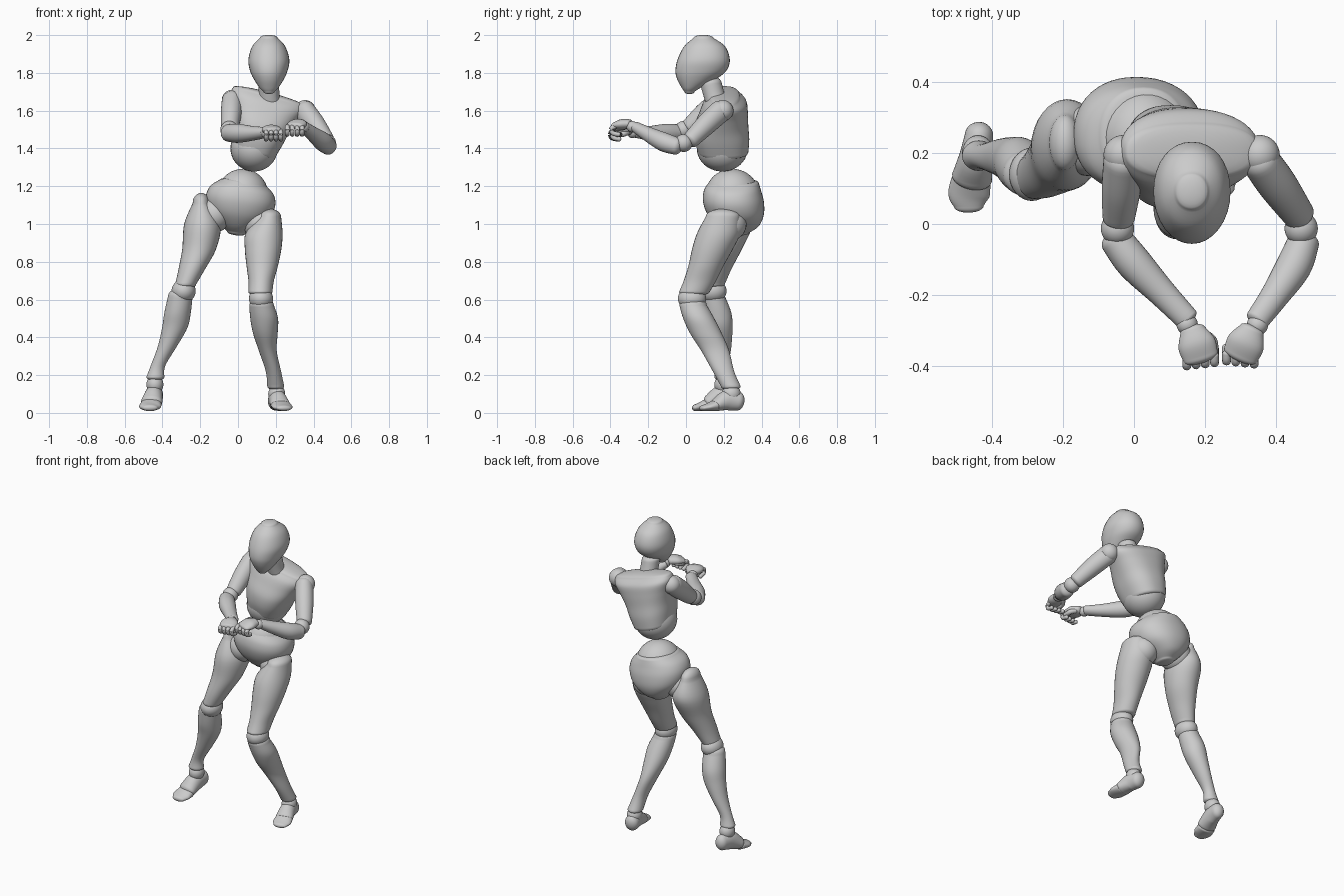
import bpy, bmesh
from math import sin, cos, pi, radians, copysign
from mathutils import Vector, Matrix

Z = Vector((0, 0, 1))


def finish(name, bm):
    bmesh.ops.recalc_face_normals(bm, faces=bm.faces[:])
    for f in bm.faces:
        f.smooth = True
    me = bpy.data.meshes.new(name)
    bm.to_mesh(me)
    bm.free()
    ob = bpy.data.objects.new(name, me)
    bpy.context.collection.objects.link(ob)
    return ob


def ball(name, c, r, roll=0):
    bm = bmesh.new()
    m = Matrix.Translation(c) @ Matrix.Rotation(radians(roll), 4, 'Y') @ Matrix.Diagonal((*r, 1))
    bmesh.ops.create_uvsphere(bm, u_segments=32, v_segments=20, radius=1, matrix=m)
    return finish(name, bm)


def spline(rows, sub=5):
    """Smooth interpolation of section rows (x, y, z, half width, half depth)."""
    out = []
    for i in range(len(rows) - 1):
        p0, p1, p2, p3 = (rows[min(max(k, 0), len(rows) - 1)] for k in range(i - 1, i + 3))
        for s in range(sub):
            t = s / sub
            out.append([.5 * (2 * b + (c - a) * t + (2 * a - 5 * b + 4 * c - d) * t * t
                              + (3 * b - a - 3 * c + d) * t ** 3)
                        for a, b, c, d in zip(p0, p1, p2, p3)])
    return out + [list(rows[-1])]


def loft(name, rows, caps=(.03, .03), roll=None, n=32, power=2.0):
    """Skin elliptical sections. roll: fixed section plane tilt; None follows the path."""
    rows = spline(rows)
    pts = [Vector(r[:3]) for r in rows]
    secs = []
    for i, r in enumerate(rows):
        t = (pts[min(i + 1, len(pts) - 1)] - pts[max(i - 1, 0)]).normalized()
        if roll is None:
            u = t.cross(Z).normalized()
            v = u.cross(t)
        else:
            a = radians(roll)
            u, v = Vector((cos(a), 0, -sin(a))), Vector((0, 1, 0))
            w = Vector((sin(a), 0, cos(a)))
            t = w if t.dot(w) > 0 else -w
        secs.append((pts[i], u, v, r[3], r[4], t))
    # rounded ends
    def dome(s, h, sign):
        return [(s[0] + s[5] * sign * h * sin(q), s[1], s[2], s[3] * cos(q), s[4] * cos(q), s[5])
                for q in (k * pi / 12 for k in range(1, 6))]
    start, end = secs[0], secs[-1]
    secs = dome(start, caps[0], -1)[::-1] + secs + dome(end, caps[1], 1)
    bm = bmesh.new()
    rings = []
    for c, u, v, a, b, _ in secs:
        ring = []
        for k in range(n):
            q = 2 * pi * k / n
            x = copysign(abs(cos(q)) ** (2 / power), cos(q))
            y = copysign(abs(sin(q)) ** (2 / power), sin(q))
            ring.append(bm.verts.new(c + u * a * x + v * b * y))
        rings.append(ring)
    for r, s in zip(rings, rings[1:]):
        for k in range(n):
            bm.faces.new((r[k], r[k - 1], s[k - 1], s[k]))
    for ring, p in ((rings[0], start[0] - start[5] * caps[0]), (rings[-1], end[0] + end[5] * caps[1])):
        tip = bm.verts.new(p)
        for k in range(n):
            bm.faces.new((ring[k], ring[k - 1], tip))
    return finish(name, bm)


def level(name, boxes, caps, **kw):
    """Loft of level sections given as (z, x0, x1, y0, y1)."""
    rows = [((a + b) / 2, (c + d) / 2, z, (b - a) / 2, (d - c) / 2) for z, a, b, c, d in boxes]
    return loft(name, rows, caps, roll=0, **kw)


def tilted(name, o, roll, rows, caps, **kw):
    """Loft along an axis leaning by roll; rows are (distance, half width, y0, y1)."""
    a = radians(roll)
    loft(name, [(o[0] + t * sin(a), (c + d) / 2, o[1] + t * cos(a), w, (d - c) / 2)
                for t, w, c, d in rows], caps, roll=roll, **kw)


# head and neck
level("head", [(1.985, .115, .21, .04, .145), (1.94, .075, .25, -.01, .207),
               (1.87, .055, .272, -.045, .232), (1.81, .064, .262, -.056, .213),
               (1.765, .085, .242, -.046, .155), (1.72, .115, .213, -.022, .075),
               (1.70, .135, .193, -.008, .045)], (.016, .012), power=2.1)
loft("neck", [(.168, .175, 1.62, .065, .065), (.165, .15, 1.68, .056, .058),
              (.163, .13, 1.75, .055, .058)], roll=8)

# torso
tilted("chest", (.09, 1.4), 15,
       [(-.02, .115, .065, .33), (.05, .135, .045, .335), (.12, .152, .045, .33),
        (.19, .175, .07, .328), (.25, .2, .095, .32), (.285, .195, .125, .285)],
       (.025, .022), n=48, power=2.4)
ball("abdomen", (.085, .192, 1.4), (.125, .135, .122))
ball("waist_ball", (.025, .245, 1.155), (.135, .142, .137))
tilted("pelvis", (-.012, .94), 8,
       [(.28, .125, .12, .385), (.24, .17, .095, .397), (.18, .185, .09, .412),
        (.11, .16, .115, .412), (.05, .095, .165, .385), (.015, .05, .215, .335)],
       (.02, .015), n=48, power=2.2)

# legs
level("right_thigh", [(1.11, -.24, -.15, .15, .31), (1.0, -.285, -.092, .1, .352),
                      (.87, -.295, -.115, .09, .297), (.76, -.315, -.175, .075, .24),
                      (.68, -.333, -.222, .07, .205)], (.055, .02))
level("left_thigh", [(1.04, .105, .228, .105, .285), (.95, .04, .236, .058, .287),
                     (.87, .036, .23, .033, .25), (.78, .045, .212, .013, .2),
                     (.7, .055, .19, -.012, .16), (.64, .055, .182, -.037, .125)], (.04, .02))
level("right_shin", [(.62, -.37, -.24, .078, .205), (.53, -.39, -.25, .09, .24),
                     (.45, -.402, -.268, .112, .246), (.35, -.425, -.325, .135, .24),
                     (.25, -.462, -.385, .155, .226), (.19, -.485, -.39, .15, .235)], (.04, .02))
level("left_shin", [(.57, .06, .19, -.035, .11), (.5, .065, .212, -.015, .15),
                    (.42, .08, .21, .022, .19), (.33, .11, .205, .08, .228),
                    (.22, .147, .228, .142, .255), (.14, .155, .245, .185, .29)], (.04, .02))
for side, hip, knee, ankle in (("right", (-.125, .235, 1.05), (-.288, .14, .645), (-.44, .2, .15)),
                               ("left", (.12, .22, 1.0), (.122, .032, .605), (.205, .24, .1))):
    ball(side + "_hip", hip, (.09, .1, .095))
    ball(side + "_knee", knee, (.064, .075, .062))
    ball(side + "_ankle", ankle, (.045, .05, .05))

# feet
loft("right_foot", [(-.437, .25, .095, .04, .05), (-.445, .19, .09, .048, .058),
                    (-.457, .13, .058, .057, .042)], (.038, .03))
loft("right_toes", [(-.46, .12, .045, .056, .035), (-.466, .08, .034, .058, .024),
                    (-.466, .05, .027, .042, .018)], (.02, .018))
loft("left_foot", [(.2, .275, .062, .043, .05), (.21, .22, .067, .046, .055),
                   (.223, .165, .045, .053, .036)], (.034, .03))
loft("left_toes", [(.226, .155, .04, .053, .03), (.236, .118, .031, .055, .021),
                   (.243, .092, .026, .042, .016)], (.02, .02))

# arms: shoulder, elbow and wrist balls with limb segments between them
arms = {
    "right": ([(-.03, .18, 1.65, .056, .06), (-.036, .1, 1.585, .055, .058), (-.043, .02, 1.515, .046, .046)],
              [(-.05, -.045, 1.482, .046, .046), (.0, -.11, 1.48, .05, .05),
               (.08, -.195, 1.48, .04, .038), (.15, -.268, 1.485, .034, .028)]),
    "left": ([(.355, .18, 1.595, .054, .06), (.405, .11, 1.53, .055, .056), (.465, .025, 1.445, .045, .045)],
             [(.478, -.05, 1.412, .045, .046), (.45, -.12, 1.435, .05, .05),
              (.395, -.205, 1.478, .04, .038), (.348, -.27, 1.515, .034, .028)]),
}
for side, (upper, fore) in arms.items():
    loft(side + "_upper_arm", upper, (.045, .025))
    loft(side + "_forearm", fore, (.03, .015))
    ball(side + "_shoulder", Vector(upper[0][:3]) + Vector((0, .015, .005)), (.056,) * 3)
    ball(side + "_elbow", (Vector(upper[2][:3]) + Vector(fore[0][:3])) / 2, (.047,) * 3)
    ball(side + "_wrist", Vector(fore[3][:3]) + Vector((0, -.015, 0)), (.03,) * 3)

# hands: palm, four curled fingers and a thumb
for side, wrist, knuckle, s in (("right", (.165, -.3, 1.495), (.188, -.375, 1.495), 1),
                                ("left", (.332, -.3, 1.53), (.3, -.37, 1.52), -1)):
    w, k = Vector(wrist), Vector(knuckle)
    mid = (w + k) / 2 + Vector((0, 0, .003))
    loft(side + "_palm", [(*w, .036, .024), (*mid, .053, .028), (*k, .05, .02)], (.015, .018))
    for i in range(4):
        c = k + Vector(((i - 1.5) * .026, s * (i - 1.5) * .003, -.004))
        loft(f"{side}_finger_{i + 1}",
             [(*(c + Vector(d)), .0125, .0125) for d in
              ((0, 0, 0), (0, -.02, -.01), (0, -.014, -.034), (0, .018, -.042))], (.01, .01), n=12)
    loft(side + "_thumb", [(*(w + Vector((s * d[0], d[1], d[2]))), .015, .015) for d in
                           ((.03, -.01, -.01), (.055, -.03, -.018), (.058, -.065, -.024))], (.012, .012), n=12)
